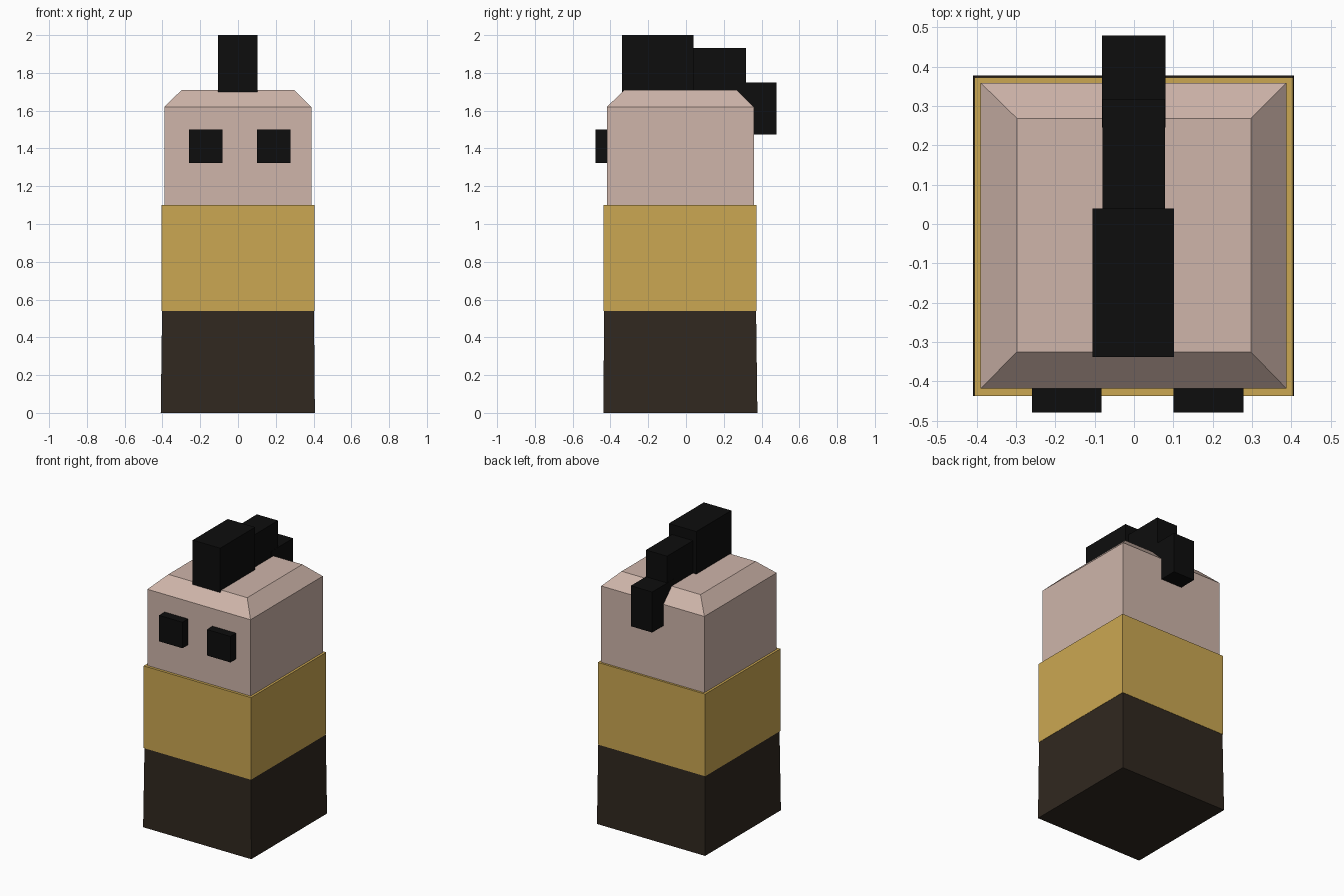
import bpy
import bmesh

if "Cube" in bpy.data.objects:
    bpy.data.objects.remove(bpy.data.objects["Cube"])


def material(name, rgb):
    m = bpy.data.materials.new(name)
    m.diffuse_color = (*rgb, 1)
    m.use_nodes = True
    m.node_tree.nodes["Principled BSDF"].inputs["Base Color"].default_value = m.diffuse_color
    return m


DARK = material("dark_brown", (0.030, 0.021, 0.014))
GOLD = material("gold", (0.60, 0.39, 0.085))
SKIN = material("skin", (0.62, 0.46, 0.40))
BLACK = material("black", (0.004, 0.004, 0.004))


def stack(name, rings, mat):
    """Closed solid through rectangular rings (x0, x1, y0, y1, z), bottom to top."""
    bm = bmesh.new()
    loops = [[bm.verts.new((x, y, z)) for x, y in ((x0, y0), (x1, y0), (x1, y1), (x0, y1))]
             for x0, x1, y0, y1, z in rings]
    bm.faces.new(loops[0][::-1])
    bm.faces.new(loops[-1])
    for a, b in zip(loops, loops[1:]):
        for i in range(4):
            j = (i + 1) % 4
            bm.faces.new((a[i], a[j], b[j], b[i]))
    me = bpy.data.meshes.new(name)
    bm.to_mesh(me)
    bm.free()
    me.materials.append(mat)
    ob = bpy.data.objects.new(name, me)
    bpy.context.collection.objects.link(ob)
    return ob


def box(name, x0, x1, y0, y1, z0, z1, mat):
    return stack(name, [(x0, x1, y0, y1, z0), (x0, x1, y0, y1, z1)], mat)


# Body: slightly tapered legs block, gold torso
stack("legs", [(-0.409, 0.407, -0.438, 0.378, 0), (-0.402, 0.402, -0.433, 0.371, 0.54)], DARK)
box("torso", -0.406, 0.404, -0.437, 0.373, 0.54, 1.10, GOLD)

# Head with chamfered crown
stack("head", [(-0.39, 0.388, -0.419, 0.359, 1.10),
               (-0.39, 0.388, -0.419, 0.359, 1.62),
               (-0.298, 0.297, -0.325, 0.269, 1.71)], SKIN)

# Eyes
for side, x0, x1 in (("left", -0.26, -0.083), ("right", 0.101, 0.279)):
    box(side + "_eye", x0, x1, -0.48, -0.40, 1.323, 1.50, BLACK)

# Crest of three stepped blocks running over the back of the head
box("crest_front", -0.105, 0.102, -0.338, 0.039, 1.69, 2.0, BLACK)
box("crest_middle", -0.08, 0.079, 0.03, 0.318, 1.655, 1.932, BLACK)
box("crest_back", -0.081, 0.08, 0.245, 0.48, 1.474, 1.75, BLACK)
